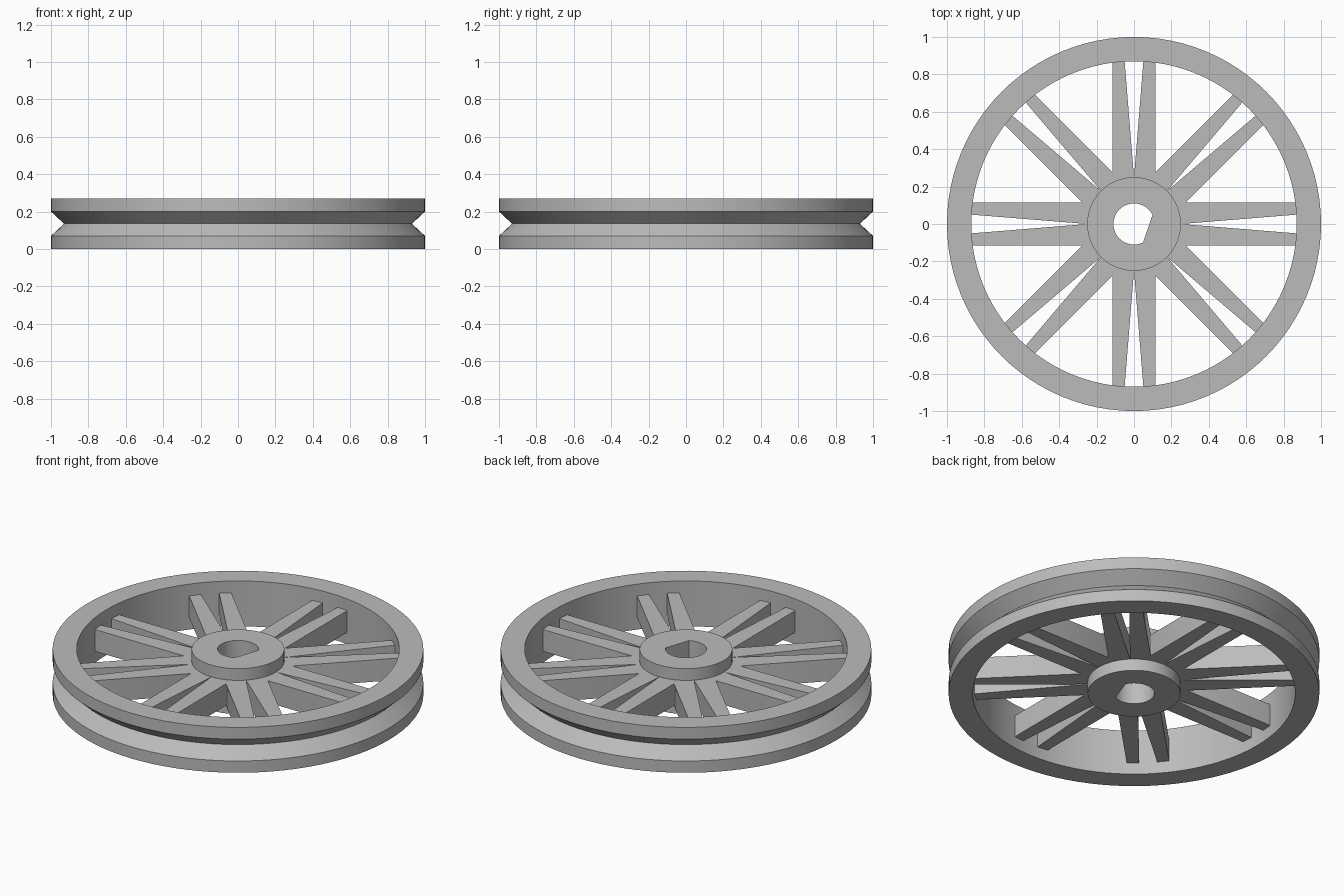
import bpy, bmesh
from math import sin, cos, tan, pi, radians

cube = bpy.data.objects.get("Cube")
if cube:
    bpy.data.objects.remove(cube, do_unlink=True)

HEIGHT, LOW, HIGH = 0.27, 0.07, 0.2
SEGMENTS = 96

grey = bpy.data.materials.new("plain grey")
grey.use_nodes = True
colour = (0.5, 0.5, 0.5, 1)
grey.diffuse_color = colour
grey.node_tree.nodes["Principled BSDF"].inputs["Base Color"].default_value = colour


def finish(bm, name):
    bmesh.ops.recalc_face_normals(bm, faces=bm.faces)
    mesh = bpy.data.meshes.new(name)
    bm.to_mesh(mesh)
    bm.free()
    mesh.materials.append(grey)
    obj = bpy.data.objects.new(name, mesh)
    bpy.context.collection.objects.link(obj)
    bpy.ops.object.select_all(action='DESELECT')
    obj.select_set(True)
    bpy.context.view_layer.objects.active = obj
    bpy.ops.object.shade_smooth_by_angle(angle=radians(25))
    return obj


def ring(name, profile):
    """Closed ring; profile(angle) gives the (radius, z) section at that angle."""
    bm = bmesh.new()
    loops = []
    for i in range(SEGMENTS):
        a = 2 * pi * i / SEGMENTS
        loops.append([bm.verts.new((r * cos(a), r * sin(a), z)) for r, z in profile(a)])
    for i, here in enumerate(loops):
        there = loops[(i + 1) % SEGMENTS]
        for j in range(len(here)):
            k = (j + 1) % len(here)
            bm.faces.new((here[j], there[j], there[k], here[k]))
    return finish(bm, name)


# Rim with a V-shaped groove around the outside
ring("grooved_rim", lambda a: [(0.87, 0), (1, 0), (1, LOW), (0.93, HEIGHT / 2),
                               (1, HIGH), (1, HEIGHT), (0.87, HEIGHT)])


# Hub with a D-shaped bore
def hub_profile(a):
    bore, flat_angle = 0.11, radians(-18.75)
    toward_flat = cos(a - flat_angle)
    if toward_flat > cos(pi / 4):
        bore *= cos(pi / 4) / toward_flat
    return [(bore, 0), (0.25, 0), (0.25, HEIGHT), (bore, HEIGHT)]


ring("hub", hub_profile)

# Eight pairs of spokes, each pair split by a tapering gap and mitred to its neighbours
slope = tan(pi / 8)
half = 0.115
outline = [(0.2, 0), (0.25, 0), (0.88, 0.051), (0.88, half),
           (half / slope, half), (0.2, 0.2 * slope)]
bm = bmesh.new()
for i in range(8):
    c, s = cos(i * pi / 4), sin(i * pi / 4)
    for side in (1, -1):
        base = bm.faces.new([bm.verts.new((x * c - side * y * s, x * s + side * y * c, LOW))
                             for x, y in outline])
        made = bmesh.ops.extrude_face_region(bm, geom=[base], use_keep_orig=True)["geom"]
        top = [v for v in made if isinstance(v, bmesh.types.BMVert)]
        bmesh.ops.translate(bm, verts=top, vec=(0, 0, HIGH - LOW))
finish(bm, "spokes")
